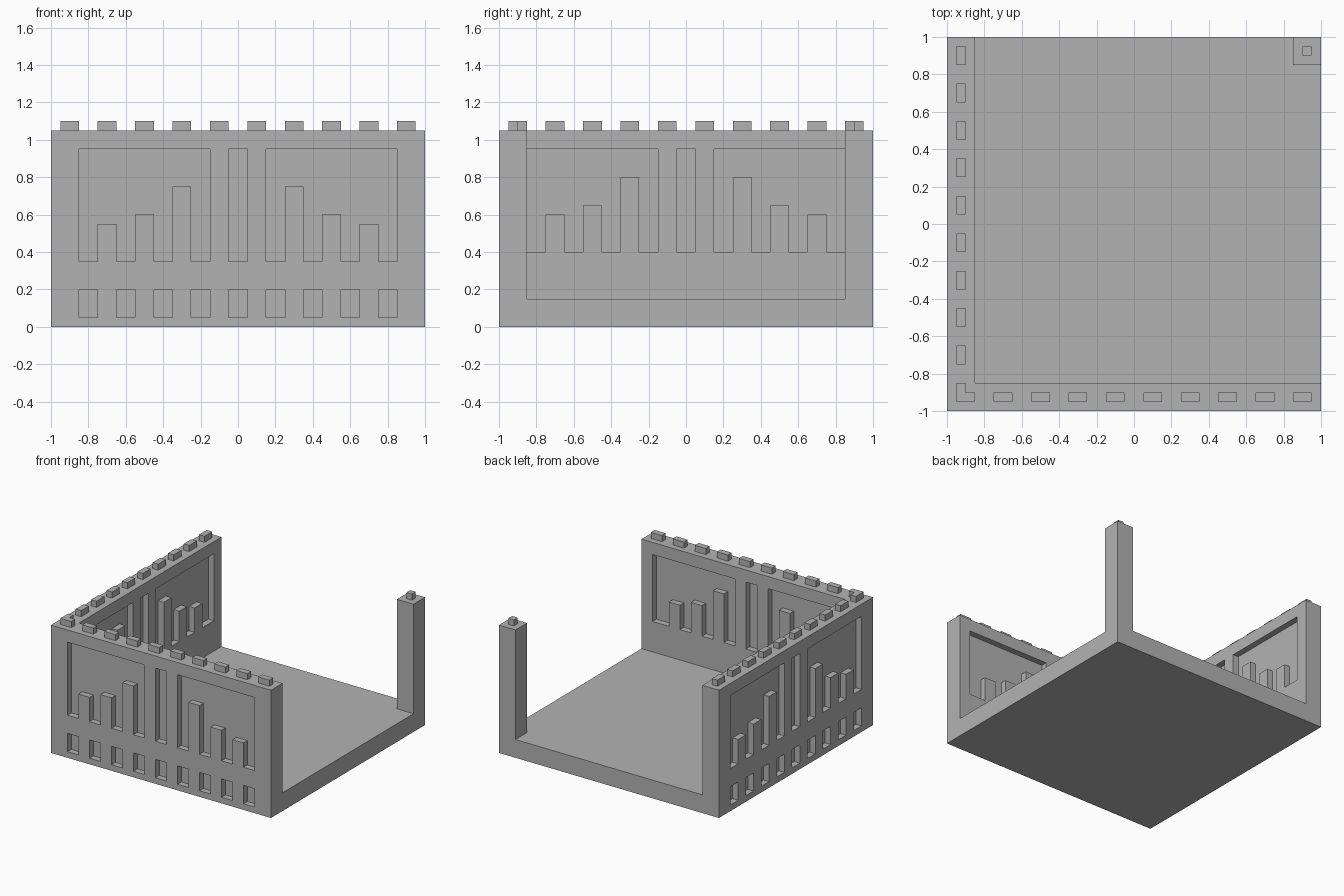
import bpy
import bmesh
from mathutils import Vector

if "Cube" in bpy.data.objects:
    bpy.data.objects.remove(bpy.data.objects["Cube"], do_unlink=True)

stone = bpy.data.materials.new("stone_grey")
stone.use_nodes = True
GREY = (0.45, 0.45, 0.45, 1)
stone.diffuse_color = GREY
stone.node_tree.nodes["Principled BSDF"].inputs["Base Color"].default_value = GREY

WALL = 0.15      # wall and floor thickness
TOP = 1.05       # wall height
RECESS = 0.05    # depth of the carved panels


# Mappings from profile (u, v) and depth w to world space
def flat(u, v, w):
    return Vector((u, v, w))


def along_x(u, v, w):
    return Vector((u, w, v))


def along_y(u, v, w):
    return Vector((w, u, v))


def rect(u0, u1, v0, v1):
    return [(u0, v0), (u1, v0), (u1, v1), (u0, v1)]


def make_prisms(name, profiles, place, w0, w1):
    """One object holding an extruded prism for each profile."""
    bm = bmesh.new()
    for profile in profiles:
        face = bm.faces.new([bm.verts.new(place(u, v, w0)) for u, v in profile])
        moved = bmesh.ops.extrude_face_region(bm, geom=[face], use_keep_orig=True)["geom"]
        step = place(0, 0, w1) - place(0, 0, w0)
        bmesh.ops.translate(bm, vec=step,
                            verts=[g for g in moved if isinstance(g, bmesh.types.BMVert)])
    bmesh.ops.recalc_face_normals(bm, faces=bm.faces)
    mesh = bpy.data.meshes.new(name)
    bm.to_mesh(mesh)
    bm.free()
    mesh.materials.append(stone)
    obj = bpy.data.objects.new(name, mesh)
    bpy.context.collection.objects.link(obj)
    return obj


def carve(target, cutter):
    cutter.hide_render = True
    mod = target.modifiers.new("carve", 'BOOLEAN')
    mod.operation = 'DIFFERENCE'
    mod.solver = 'EXACT'
    mod.object = cutter
    bpy.context.view_layer.objects.active = target
    bpy.ops.object.modifier_apply(modifier=mod.name)
    bpy.data.objects.remove(cutter, do_unlink=True)


def panel_profiles(base, end, rise):
    """Centre slot and two mirrored panels with raised bars standing in them."""
    profiles = [rect(-0.05, 0.05, base, 0.95)]
    for side in (-1, 1):
        points = [(0.15, base)]
        for centre, height in ((0.3, 0.75), (0.5, 0.6), (0.7, 0.55)):
            a, b, h = centre - 0.05, centre + 0.05, height + rise
            points += [(a, base), (a, h), (b, h), (b, base)]
        points += [(end, base), (end, 0.95), (0.15, 0.95)]
        profiles.append([(side * u, v) for u, v in points])
    return profiles


# Body: floor, two walls and the corner post, hollowed from one block
body = make_prisms("building_body", [rect(-1, 1, -1, 1)], flat, 0, TOP)
inner = 1 - WALL
room = [(-inner, -inner), (1.2, -inner), (1.2, inner),
        (inner, inner), (inner, 1.2), (-inner, 1.2)]
carve(body, make_prisms("room_cutter", [room], flat, WALL, 1.3))

# Carved panels on both walls, with a row of low niches outside
niches = [rect(i / 5 - 0.05, i / 5 + 0.05, 0.05, 0.2) for i in range(-4, 5)]
for place in (along_x, along_y):
    outside = panel_profiles(0.35, 0.85, 0) + niches
    carve(body, make_prisms("outer_cutter", outside, place, -1.1, -1 + RECESS))
    inside = panel_profiles(0.4, 0.9, 0.05)
    carve(body, make_prisms("inner_cutter", inside, place,
                            -inner - RECESS, -inner + RECESS))

# Battlements along the wall tops
centres = [i / 5 - 0.9 for i in range(10)]
front_blocks = [rect(c - 0.05, c + 0.05, -0.95, -0.9) for c in centres]
left_blocks = [rect(-0.95, -0.9, c - 0.05, c + 0.05) for c in centres[1:]]
left_blocks.append(rect(-0.95, -0.9, -0.9, -0.85))
make_prisms("front_battlements", front_blocks, flat, TOP, TOP + 0.05)
make_prisms("side_battlements", left_blocks, flat, TOP, TOP + 0.05)

# Small block on the corner post
make_prisms("post_cap", [rect(0.9, 0.95, 0.9, 0.95)], flat, TOP, TOP + 0.05)
